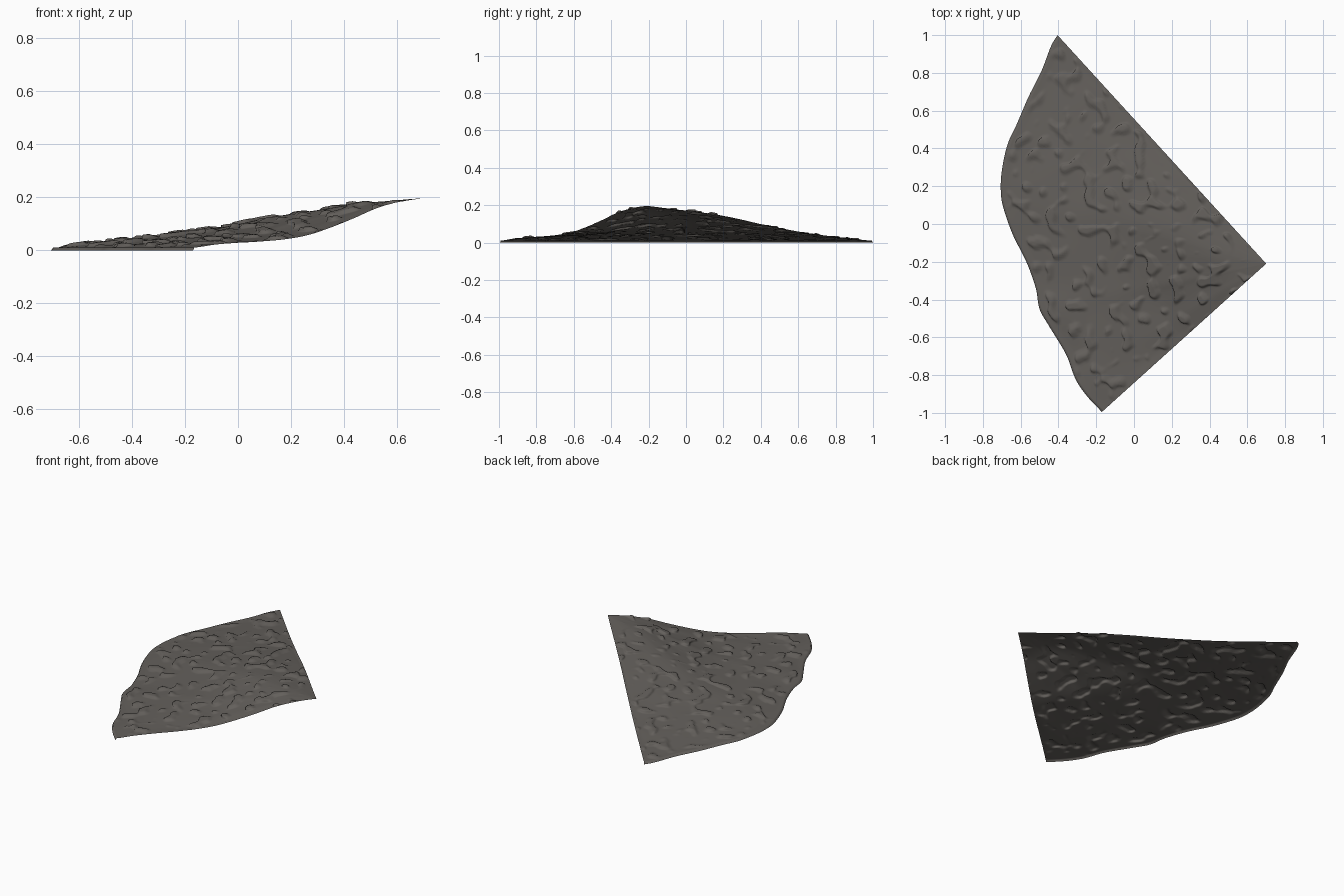
import bpy, bmesh, math
from mathutils import Vector, noise

if "Cube" in bpy.data.objects:
    bpy.data.objects.remove(bpy.data.objects["Cube"])

APEX = Vector((0.70, -0.21))
# curved foot of the slope, walked from the back corner to the front corner
RIM = [(-.405, 1.0), (-.44, .94), (-.49, .81), (-.56, .67), (-.62, .53), (-.67, .42),
       (-.70, .28), (-.705, .17), (-.69, .08), (-.64, -.06), (-.57, -.20), (-.52, -.34),
       (-.50, -.45), (-.45, -.54), (-.36, -.69), (-.31, -.82), (-.25, -.91), (-.17, -.995)]
# heights along the two straight cut edges, apex to foot, evenly spaced
BACK_EDGE = [.196, .181, .168, .151, .128, .100, .075, .053, .036, .022, .010]
FRONT_EDGE = [.196, .184, .160, .122, .087, .058, .042, .034, .029, .022, .010]
NU, NV = 170, 170


def curve(points, t):
    """Catmull-Rom sample of evenly spaced values, t in 0..1."""
    n = len(points) - 1
    i = min(int(t * n), n - 1)
    f = t * n - i
    a, b, c, d = (points[min(max(k, 0), n)] for k in (i - 1, i, i + 1, i + 2))
    return b + (c - a) * (f / 2) + (a * 2 - b * 5 + c * 4 - d) * (f * f / 2) \
        + (b * 3 - a - c * 3 + d) * (f ** 3 / 2)


def smooth(t):
    t = min(max(t, 0), 1)
    return t * t * (3 - 2 * t)


rim = [Vector(p) for p in RIM]


def surface(u, v):
    """u runs around the foot (back to front), v runs from apex to foot."""
    foot = curve(rim, u)
    p = APEX.lerp(foot, v)
    w = smooth(u)
    z = curve(BACK_EDGE, v) * (1 - w) + curve(FRONT_EDGE, v) * w
    z += 0.014 * math.sin(math.pi * u) * math.sin(math.pi * v)
    # weathered rock: broad lumps plus small broken ledges that lean downhill
    fade = smooth(min(u, 1 - u) * 25) * smooth((1 - v) * 25) * smooth(v * 8)
    q = Vector((p.x, p.y, 0))
    lump = noise.noise(q * 5)
    ledge = noise.noise(q * 15 + Vector((5, 2, 1)))
    lip = smooth((ledge - 0.12) * 3.5)
    z += fade * (0.004 * lump + 0.011 * (lip - 0.2))
    p = p + (foot - APEX).normalized() * (fade * 0.012 * lip)
    # the foot turns down to the ground
    if v > 0.9999:
        z = 0.0
    return (p.x, p.y, max(z, 0))


# rock slope: one open sheet
bm = bmesh.new()
apex = bm.verts.new((APEX.x, APEX.y, BACK_EDGE[0]))
rows = [[bm.verts.new(surface(i / NU, j / NV)) for i in range(NU + 1)] for j in range(1, NV + 1)]
for i in range(NU):
    bm.faces.new((apex, rows[0][i], rows[0][i + 1]))
for a, b in zip(rows, rows[1:]):
    for i in range(NU):
        bm.faces.new((a[i], b[i], b[i + 1], a[i + 1]))
for f in bm.faces:
    f.smooth = True
mesh = bpy.data.meshes.new("rock_slope")
bm.to_mesh(mesh)
bm.free()
slope = bpy.data.objects.new("rock_slope", mesh)
bpy.context.collection.objects.link(slope)

stone = bpy.data.materials.new("warm grey stone")
stone.diffuse_color = (0.125, 0.115, 0.105, 1)
stone.use_nodes = True
stone.node_tree.nodes["Principled BSDF"].inputs["Base Color"].default_value = stone.diffuse_color
mesh.materials.append(stone)
